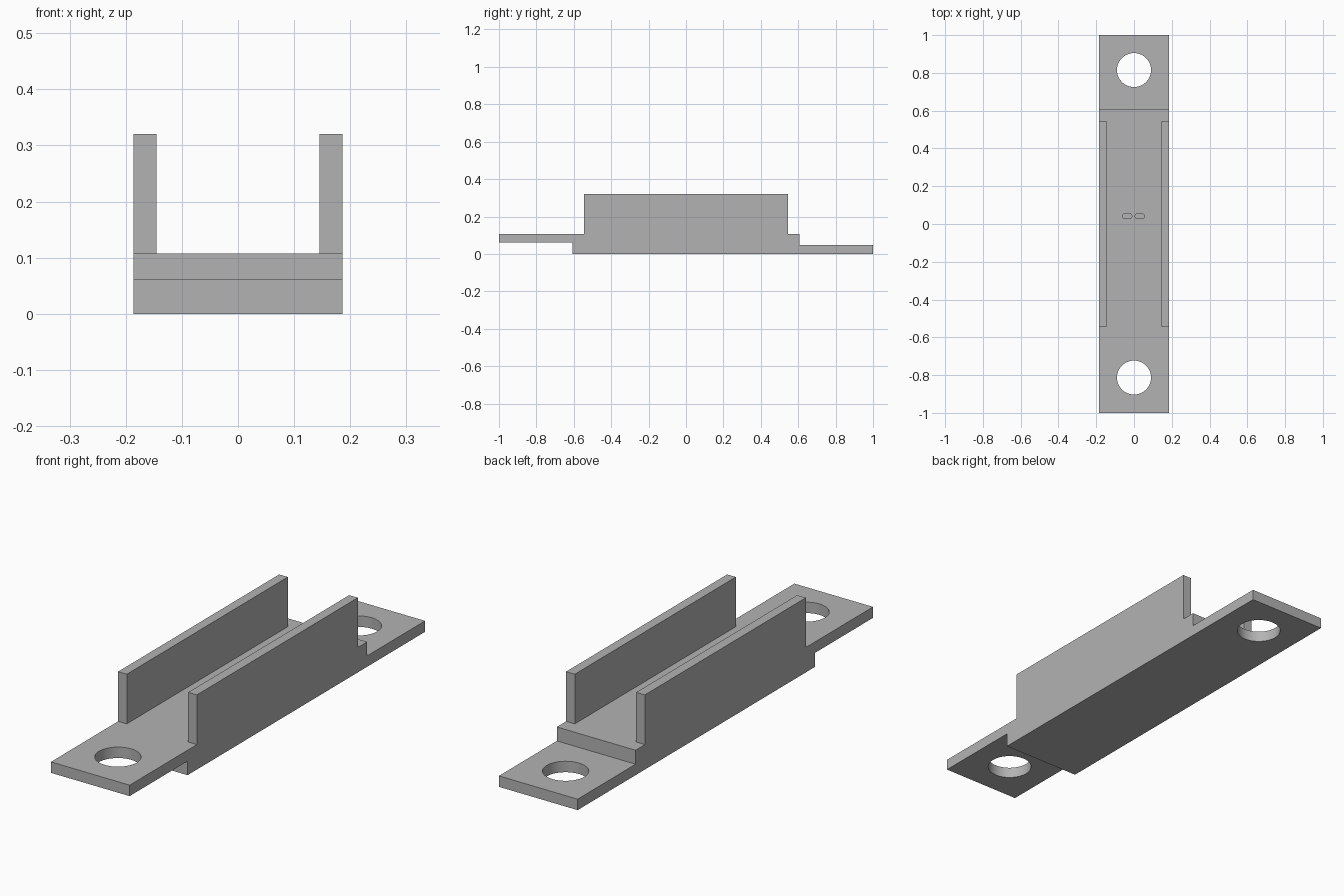
import bpy, bmesh, math

if "Cube" in bpy.data.objects:
    bpy.data.objects.remove(bpy.data.objects["Cube"], do_unlink=True)

WIDTH, DECK, TAB_FLOOR, TAB_TOP = 0.373, 0.107, 0.06, 0.047
HALF_BODY, HALF_WALL, WALL_TOP, WALL_THICK = 0.608, 0.545, 0.32, 0.041

grey = bpy.data.materials.new("mid_grey")
grey.use_nodes = True
grey.diffuse_color = (0.45, 0.45, 0.45, 1)
grey.node_tree.nodes["Principled BSDF"].inputs["Base Color"].default_value = grey.diffuse_color


def add_object(name, bm):
    bmesh.ops.recalc_face_normals(bm, faces=bm.faces)
    mesh = bpy.data.meshes.new(name)
    bm.to_mesh(mesh)
    bm.free()
    mesh.materials.append(grey)
    obj = bpy.data.objects.new(name, mesh)
    bpy.context.collection.objects.link(obj)
    return obj


def prism(name, outline, direction):
    """Extrude a closed outline of 3D points along a direction."""
    bm = bmesh.new()
    face = bm.faces.new([bm.verts.new(p) for p in outline])
    moved = bmesh.ops.extrude_face_region(bm, geom=[face], use_keep_orig=True)["geom"]
    verts = [v for v in moved if isinstance(v, bmesh.types.BMVert)]
    bmesh.ops.translate(bm, verts=verts, vec=direction)
    return add_object(name, bm)


def slot(name, x, y, z, half_length, radius, height, steps=32):
    """Upright prism with round ends, or a cylinder when half_length is 0."""
    points = []
    for i in range(steps):
        a = math.tau * (i + 0.5) / steps
        shift = math.copysign(half_length, math.cos(a))
        points.append((x + shift + radius * math.cos(a), y + radius * math.sin(a), z))
    return prism(name, points, (0, 0, height))


def combine(target, tool, operation):
    """Apply a boolean and discard the tool object."""
    tool.hide_render = True
    mod = target.modifiers.new("combine", 'BOOLEAN')
    mod.operation, mod.solver, mod.object = operation, 'EXACT', tool
    graph = bpy.context.evaluated_depsgraph_get()
    result = bpy.data.meshes.new_from_object(target.evaluated_get(graph))
    target.modifiers.clear()
    target.data = result
    bpy.data.objects.remove(tool, do_unlink=True)


# Stepped base with a raised front tab and a lowered back tab
profile = [(-1, TAB_FLOOR), (-HALF_BODY, TAB_FLOOR), (-HALF_BODY, 0), (1, 0),
           (1, TAB_TOP), (HALF_BODY, TAB_TOP), (HALF_BODY, DECK), (-1, DECK)]
body = prism("bracket_body", [(-WIDTH / 2, y, z) for y, z in profile], (WIDTH, 0, 0))

# Two upright side walls
for side in (-1, 1):
    outer = side * WIDTH / 2
    corners = [(-HALF_WALL, TAB_FLOOR), (HALF_WALL, TAB_FLOOR),
               (HALF_WALL, WALL_TOP), (-HALF_WALL, WALL_TOP)]
    wall = prism("side_wall", [(outer, y, z) for y, z in corners], (-side * WALL_THICK, 0, 0))
    combine(body, wall, 'UNION')

# Screw hole through each tab
for y in (-0.813, 0.815):
    combine(body, slot("hole_cutter", 0, y, -0.1, 0, 0.09, 0.4, 64), 'DIFFERENCE')

# Pair of small blind slots in the deck
for x in (-0.036, 0.031):
    combine(body, slot("slot_cutter", x, 0.041, DECK - 0.05, 0.012, 0.013, 0.1), 'DIFFERENCE')

bpy.ops.object.select_all(action='DESELECT')
body.select_set(True)
bpy.context.view_layer.objects.active = body
bpy.ops.object.shade_smooth_by_angle(angle=math.radians(30))
